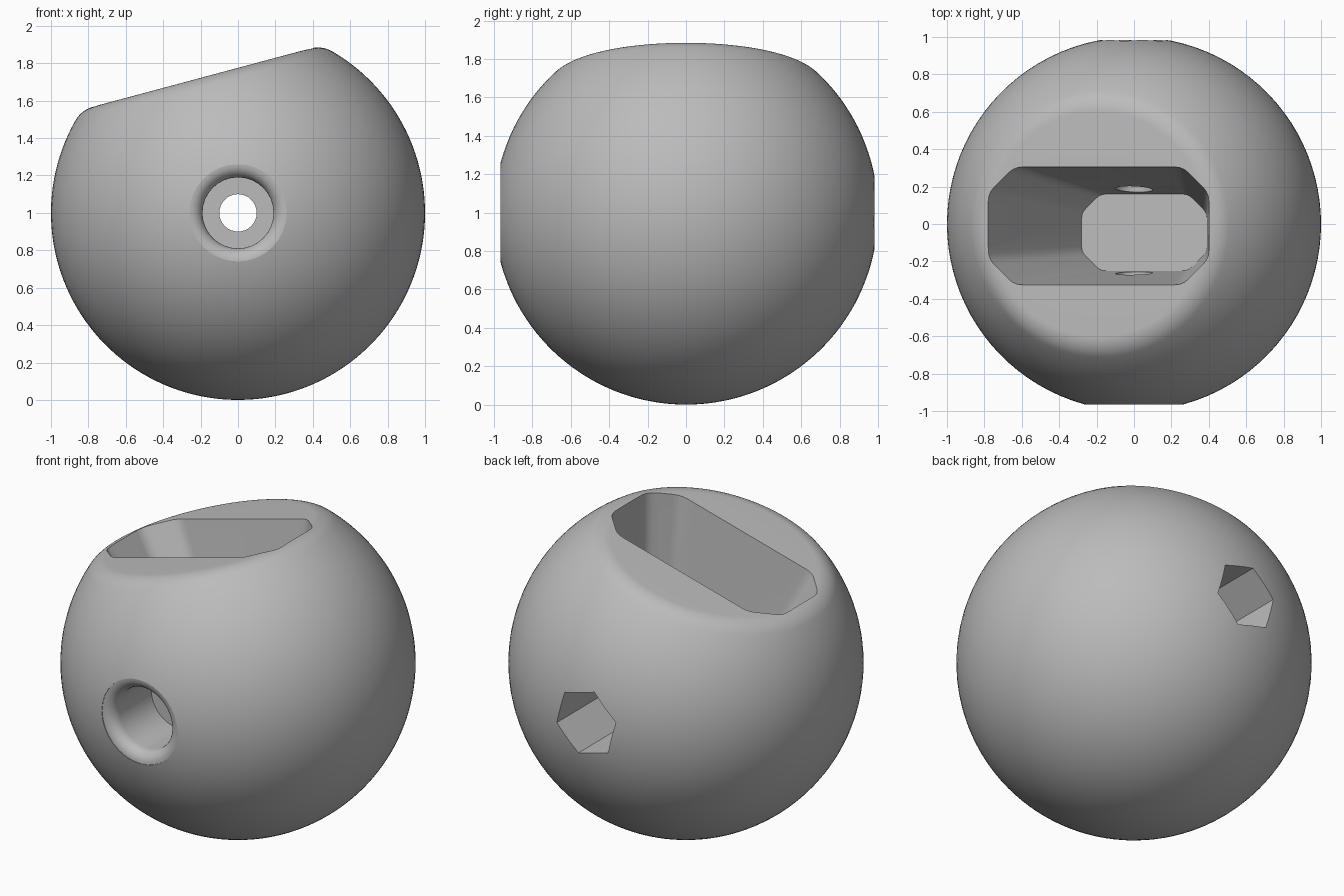
import bpy, bmesh, math
from mathutils import Matrix, Vector

cube = bpy.data.objects.get("Cube")
if cube:
    bpy.data.objects.remove(cube, do_unlink=True)

TILT = math.radians(15)
CENTRE = Vector((0, 0, 1))

grey = bpy.data.materials.new("plain grey")
grey.use_nodes = True
grey.diffuse_color = (0.5, 0.5, 0.5, 1)
grey.node_tree.nodes["Principled BSDF"].inputs["Base Color"].default_value = grey.diffuse_color

cutters = bpy.data.collections.new("cutters")
bpy.context.scene.collection.children.link(cutters)


def make_object(name, bm, matrix, collection):
    bmesh.ops.remove_doubles(bm, verts=bm.verts, dist=1e-5)
    bm.normal_update()
    bmesh.ops.recalc_face_normals(bm, faces=bm.faces)
    bm.transform(matrix)
    mesh = bpy.data.meshes.new(name)
    bm.to_mesh(mesh)
    bm.free()
    mesh.materials.append(grey)
    obj = bpy.data.objects.new(name, mesh)
    collection.objects.link(obj)
    return obj


def lathe(name, profile, steps, matrix, collection=cutters):
    """Closed solid from a (radius, height) profile that starts and ends on the local z axis."""
    bm = bmesh.new()
    first = bm.verts.new((0, 0, profile[0][1]))
    last = bm.verts.new((0, 0, profile[-1][1]))
    turns = [math.tau * i / steps for i in range(steps)]
    rings = [[bm.verts.new((r * math.cos(a), r * math.sin(a), z)) for a in turns]
             for r, z in profile[1:-1]]
    for i in range(steps):
        j = (i + 1) % steps
        bm.faces.new((first, rings[0][i], rings[0][j]))
        bm.faces.new((last, rings[-1][j], rings[-1][i]))
        for a, b in zip(rings, rings[1:]):
            bm.faces.new((a[i], b[i], b[j], a[j]))
    return make_object(name, bm, matrix, collection)


def arc(cr, cz, radius, start, end, count):
    angles = [math.radians(start + (end - start) * i / count) for i in range(count + 1)]
    return [(cr + radius * math.cos(a), cz + radius * math.sin(a)) for a in angles]


def chamfered_outline(x0, x1, y0, y1, cut):
    """Rectangle with cut corners, each resulting corner slightly rounded."""
    pts = [Vector(p) for p in ((x0 + cut, y0), (x1 - cut, y0), (x1, y0 + cut), (x1, y1 - cut),
                               (x1 - cut, y1), (x0 + cut, y1), (x0, y1 - cut), (x0, y0 + cut))]
    outline = []
    for i, p in enumerate(pts):
        a = p + (pts[i - 1] - p).normalized() * cut * 0.3
        b = p + (pts[(i + 1) % 8] - p).normalized() * cut * 0.3
        for t in (0, 0.33, 0.67, 1):
            outline.append(a * (1 - t) ** 2 + p * 2 * t * (1 - t) + b * t * t)
    return outline


# Ball with a tilted flat and a rounded rim
flat_radius, flat_height, fillet = 0.6, 0.749, 0.157
rim_angle = math.degrees(math.atan2(flat_height - fillet, flat_radius))
profile = [(0, flat_height)]
profile += arc(flat_radius, flat_height - fillet, fillet, 90, rim_angle, 10)
profile += arc(0, 0, 1, rim_angle, -90, 56)[1:-1] + [(0, -1)]
ball = lathe("ball_body", profile, 96, Matrix.Translation(CENTRE) @ Matrix.Rotation(-TILT, 4, 'Y'),
             bpy.context.scene.collection)

# Cutters along the front-to-back axis, local z pointing to the front
to_front = Matrix.Translation(CENTRE) @ Matrix.Rotation(math.pi / 2, 4, 'X')
bore = [(0, 0.58), (0.19, 0.58)] + arc(0.26, 0.892, 0.07, 180, 90, 8) + [(0.26, 1.2), (0, 1.2)]
nut = [(0, -1.2), (0.21, -1.2), (0.21, -0.5), (0, -0.5)]
lathe("bolt_head_recess", bore, 32, to_front)
lathe("bolt_hole", [(0, -0.6), (0.1, -0.6), (0.1, 0.7), (0, 0.7)], 32, to_front)
lathe("nut_recess", nut, 6, to_front @ Matrix.Rotation(-TILT, 4, 'Z'))

# Tapered pocket sunk into the tilted flat
bm = bmesh.new()
slope = math.tan(TILT)
top = chamfered_outline(-0.78, 0.40, -0.325, 0.305, 0.14)
floor = chamfered_outline(-0.28, 0.39, -0.25, 0.16, 0.10)
rings = []
for outline, height in ((top, 1 + flat_height / math.cos(TILT)), (floor, 0.83)):
    rings.append([bm.verts.new((p.x, p.y, height + slope * p.x)) for p in outline])
# Carry the upper ring above the flat along the same taper
for a, b in zip(*rings):
    a.co += (a.co - b.co) * 0.15
bm.faces.new(rings[0])
bm.faces.new(rings[1])
for i in range(len(top)):
    j = (i + 1) % len(top)
    bm.faces.new((rings[0][i], rings[0][j], rings[1][j], rings[1][i]))
make_object("pocket", bm, Matrix.Identity(4), cutters)

# Cut all the openings at once
bpy.ops.object.select_all(action='DESELECT')
bpy.context.view_layer.objects.active = ball
ball.select_set(True)
mod = ball.modifiers.new("openings", 'BOOLEAN')
mod.operation = 'DIFFERENCE'
mod.solver = 'EXACT'
mod.operand_type = 'COLLECTION'
mod.collection = cutters
bpy.ops.object.modifier_apply(modifier=mod.name)
for cutter in list(cutters.objects):
    bpy.data.objects.remove(cutter, do_unlink=True)
bpy.data.collections.remove(cutters)

bpy.ops.object.shade_smooth_by_angle(angle=math.radians(30))
